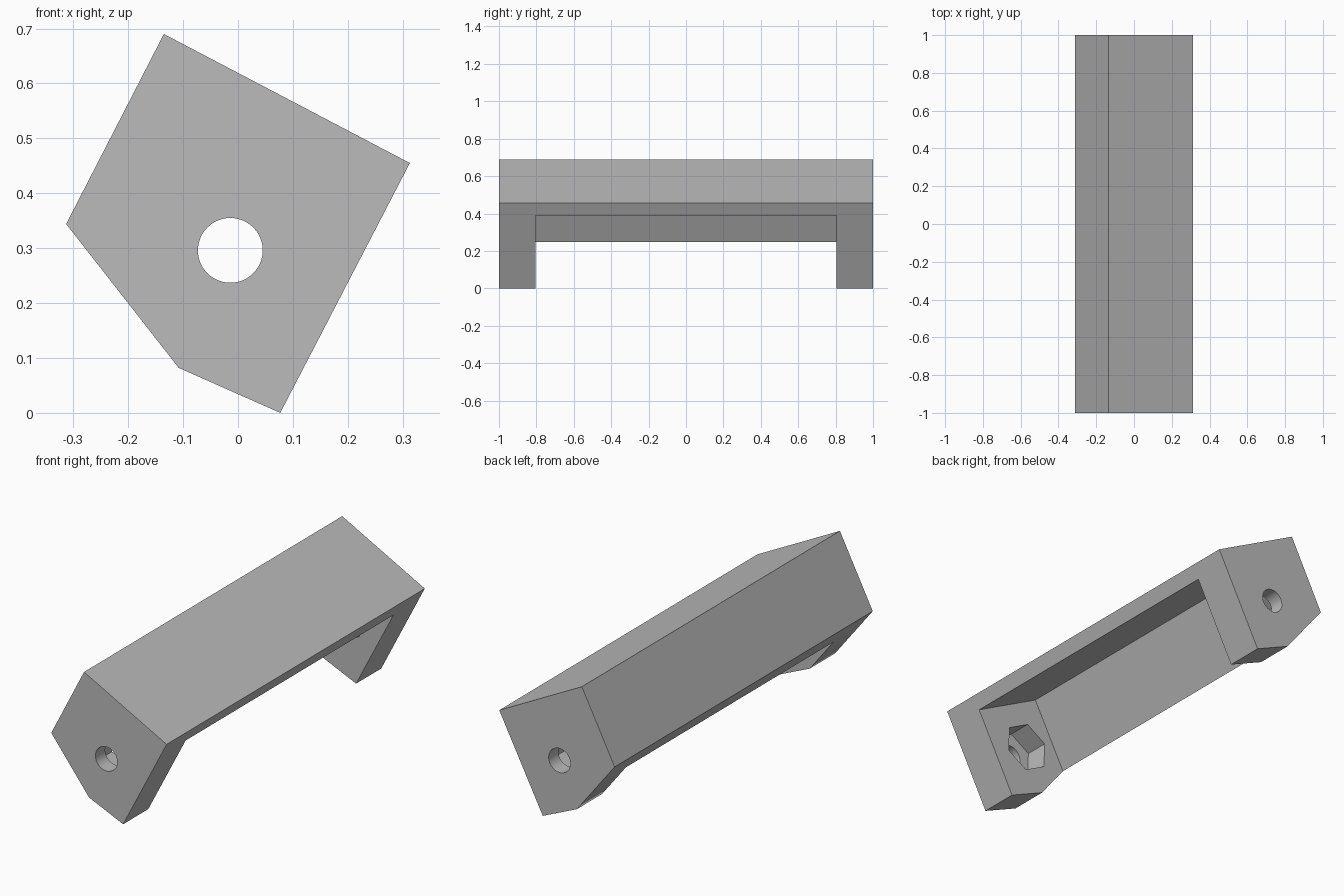
import bpy, bmesh
from math import cos, sin, tau, atan2
from mathutils import Vector

cube = bpy.data.objects.get("Cube")
if cube:
    bpy.data.objects.remove(cube, do_unlink=True)

grey = bpy.data.materials.new("plain_grey")
grey.use_nodes = True
grey.diffuse_color = (0.5, 0.5, 0.5, 1)
grey.node_tree.nodes["Principled BSDF"].inputs["Base Color"].default_value = (0.5, 0.5, 0.5, 1)


def prism(name, profile, y0, y1):
    """Extrude an x-z profile along y."""
    bm = bmesh.new()
    face = bm.faces.new([bm.verts.new((p[0], y0, p[1])) for p in profile])
    ext = bmesh.ops.extrude_face_region(bm, geom=[face])
    moved = [v for v in ext["geom"] if isinstance(v, bmesh.types.BMVert)]
    bmesh.ops.translate(bm, vec=(0, y1 - y0, 0), verts=moved)
    bmesh.ops.recalc_face_normals(bm, faces=bm.faces)
    mesh = bpy.data.meshes.new(name)
    bm.to_mesh(mesh)
    bm.free()
    mesh.materials.append(grey)
    obj = bpy.data.objects.new(name, mesh)
    bpy.context.collection.objects.link(obj)
    return obj


def ngon(centre, radius, sides, start=0.0):
    return [centre + radius * Vector((cos(start + tau * i / sides), sin(start + tau * i / sides)))
            for i in range(sides)]


def cut(target, cutter):
    cutter.hide_render = True
    mod = target.modifiers.new("cut", 'BOOLEAN')
    mod.operation, mod.solver, mod.object = 'DIFFERENCE', 'EXACT', cutter
    bpy.ops.object.modifier_apply(modifier=mod.name)
    bpy.data.objects.remove(cutter, do_unlink=True)


# Tilted five-sided body
ridge, shoulder = Vector((-0.135, 0.69)), Vector((0.313, 0.455))
profile = [ridge, shoulder, (0.077, 0), (-0.108, 0.082), (-0.313, 0.344)]
body = prism("bracket_body", profile, -1, 1)
bpy.context.view_layer.objects.active = body
body.select_set(True)

# Recess leaving a top plate, a side plate and two end legs
across = (shoulder - ridge).normalized()
down = Vector((across.y, -across.x))
corner = ridge + 0.115 * across + 0.073 * down
recess = [corner, corner + 0.7 * across, corner + 0.7 * across + 0.8 * down, corner + 0.8 * down]
leg_face = 0.805
cut(body, prism("recess_cutter", recess, -leg_face, leg_face))

# Bolt hole through both legs
centre = Vector((-0.014, 0.296))
cut(body, prism("hole_cutter", ngon(centre, 0.059, 48), -1.1, 1.1))

# Hexagonal nut pockets on the inner leg faces
hexagon = ngon(centre, 0.125, 6, atan2(across.y, across.x))
for side in (-1, 1):
    cut(body, prism("nut_cutter", hexagon, side * (leg_face - 0.1), side * (leg_face + 0.12)))

bpy.ops.object.shade_smooth_by_angle()
